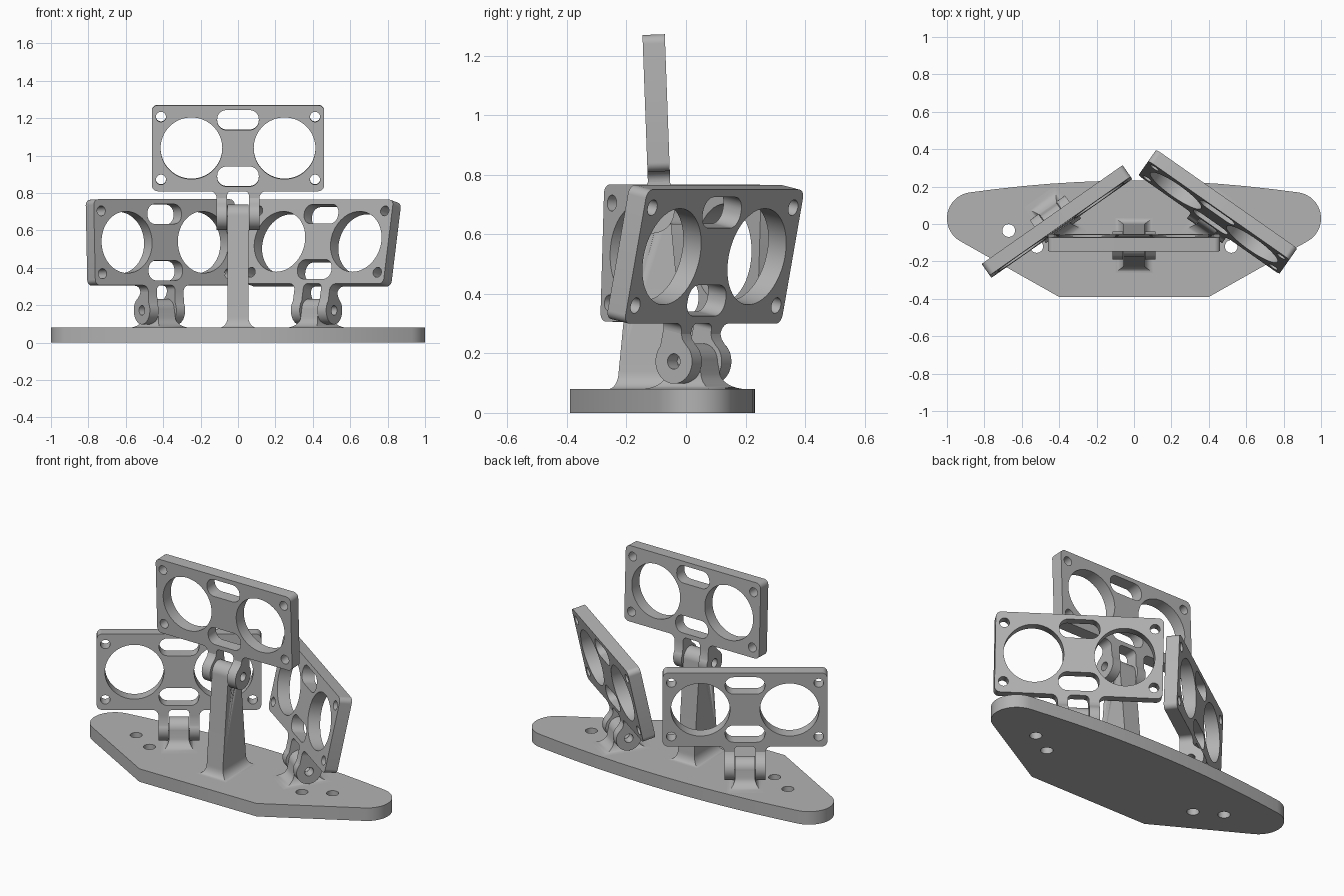
import bpy, bmesh
from math import cos, sin, pi, radians
from mathutils import Matrix, Vector

if "Cube" in bpy.data.objects:
    bpy.data.objects.remove(bpy.data.objects["Cube"], do_unlink=True)

GREY = (0.45, 0.45, 0.45, 1)
grey = bpy.data.materials.new("plain_grey")
grey.use_nodes = True
grey.diffuse_color = GREY
grey.node_tree.nodes["Principled BSDF"].inputs["Base Color"].default_value = GREY


def arc(cx, cy, r, start, end, n=8):
    angles = [radians(start + (end - start) * i / n) for i in range(n + 1)]
    return [(cx + r * cos(a), cy + r * sin(a)) for a in angles]


def circle(cx, cy, r, n=32):
    return arc(cx, cy, r, 0, 360, n)[:-1]


def rounded_rect(cx, cy, hx, hy, r):
    pts = []
    for sx, sy, a in ((1, 1, 0), (-1, 1, 90), (-1, -1, 180), (1, -1, 270)):
        pts += arc(cx + sx * (hx - r), cy + sy * (hy - r), r, a, a + 90)
    return pts


def finish(name, mesh, smooth=30):
    mesh.materials.clear()
    mesh.materials.append(grey)
    obj = bpy.data.objects.new(name, mesh)
    bpy.context.collection.objects.link(obj)
    bpy.ops.object.select_all(action="DESELECT")
    obj.select_set(True)
    bpy.context.view_layer.objects.active = obj
    bpy.ops.object.shade_smooth_by_angle(angle=radians(smooth))
    return obj


def extruded(name, outlines, thickness, matrix):
    """Solid from an outline followed by its holes, centred on its own plane."""
    curve = bpy.data.curves.new(name, "CURVE")
    curve.dimensions, curve.fill_mode = "2D", "BOTH"
    curve.extrude = thickness / 2
    for pts in outlines:
        spline = curve.splines.new("POLY")
        spline.points.add(len(pts) - 1)
        for p, (x, y) in zip(spline.points, pts):
            p.co = (x, y, 0, 1)
        spline.use_cyclic_u = True
    temp = bpy.data.objects.new(name, curve)
    bpy.context.collection.objects.link(temp)
    graph = bpy.context.evaluated_depsgraph_get()
    mesh = bpy.data.meshes.new_from_object(temp.evaluated_get(graph))
    bpy.data.objects.remove(temp, do_unlink=True)
    bm = bmesh.new()
    bm.from_mesh(mesh)
    bmesh.ops.remove_doubles(bm, verts=bm.verts, dist=1e-5)
    bmesh.ops.recalc_face_normals(bm, faces=bm.faces)
    bm.transform(matrix)
    bm.to_mesh(mesh)
    bm.free()
    return finish(name, mesh)


UPRIGHT = Matrix.Rotation(pi / 2, 4, "X")                       # outline in x, z
SIDEWAYS = Matrix(((0, 0, 1, 0), (1, 0, 0, 0), (0, 1, 0, 0), (0, 0, 0, 1)))  # in y, z
NECK, BOTTOM, TOP = 0.097, 0.132, 0.592    # heights above the pivot
MIDDLE = (BOTTOM + TOP) / 2
OFFSET, THICK = -0.027, 0.075              # plate plane relative to the pivot
BORE = 0.026


def mirrored(half):
    return half + [(-x, y) for x, y in reversed(half)]


def holder(side, pivot, yaw, tilt):
    """Tilting plate with lens holes and two hinge ears."""
    place = (Matrix.Translation(pivot) @ Matrix.Rotation(radians(yaw), 4, "Z")
             @ Matrix.Rotation(radians(tilt), 4, "X"))
    # Plate outline with filleted stubs for the ears
    half = [(0.035, BOTTOM)] + arc(0.035, BOTTOM - 0.023, 0.023, 90, 0)
    half += [(0.058, NECK), (0.115, NECK)] + arc(0.15, NECK, 0.035, 180, 90)
    half += arc(0.43, BOTTOM + 0.03, 0.03, -90, 0) + arc(0.43, TOP - 0.03, 0.03, 0, 90)
    holes = []
    for s in (-1, 1):
        holes.append(circle(s * 0.249, MIDDLE, 0.165, 64))
        holes.append(rounded_rect(0, MIDDLE + s * 0.151, 0.111, 0.053, 0.048))
        holes += [circle(s * 0.412, MIDDLE + t * 0.168, 0.027) for t in (-1, 1)]
    extruded(side + "_plate", [mirrored(half)] + holes, THICK,
             place @ Matrix.Translation((0, OFFSET, 0)) @ UPRIGHT)
    # Ears
    back, front = OFFSET + THICK / 2, OFFSET - THICK / 2
    ear = arc(0, 0, 0.075, 150, 405, 40) + [(0.035, 0.066), (0.019, 0.08)]
    ear += [(back, NECK), (front, NECK)]
    for s, word in ((-1, "right"), (1, "left")):
        extruded(f"{side}_plate_{word}_ear", [ear, circle(0, 0, BORE)], 0.057,
                 place @ Matrix.Translation((s * 0.0865, 0, 0)) @ SIDEWAYS)


def post(side, pivot, yaw, waist, foot):
    """Flared post with a rounded, bored top."""
    px, py, pz = pivot
    floor, r, flare = 0.08, 0.06, 0.045
    rings = [(0.055 + flare * (1 - sin(a)), waist + foot * (1 - sin(a)),
              floor + 0.06 * (1 - cos(a)))
             for a in [i * pi / 16 for i in range(9)]]
    rings.insert(0, (0.055 + flare, waist + foot, floor - 0.02))
    rings += [(0.055, max(r * cos(a), 1e-3), pz + r * sin(a))
              for a in [i * pi / 32 for i in range(17)]]
    bm = bmesh.new()
    loops = [[bm.verts.new((sx * hx, sy * hy, z))
              for sx, sy in ((-1, -1), (1, -1), (1, 1), (-1, 1))] for hx, hy, z in rings]
    for low, high in zip(loops, loops[1:]):
        for i in range(4):
            j = (i + 1) % 4
            bm.faces.new((low[i], low[j], high[j], high[i]))
    bm.faces.new(loops[-1])
    bm.faces.new(reversed(loops[0]))
    bmesh.ops.recalc_face_normals(bm, faces=bm.faces)
    mesh = bpy.data.meshes.new(side + "_post")
    bm.to_mesh(mesh)
    bm.free()
    obj = finish(side + "_post", mesh)
    obj.matrix_world = Matrix.Translation((px, py, 0)) @ Matrix.Rotation(radians(yaw), 4, "Z")
    # Pivot bore
    cutter = extruded(side + "_bore_cutter", [circle(0, 0, BORE)], 0.3,
                      Matrix.Translation((0, 0, pz)) @ SIDEWAYS)
    cutter.matrix_world = obj.matrix_world.copy()
    cutter.hide_render = True
    bore = obj.modifiers.new("bore", "BOOLEAN")
    bore.operation, bore.object, bore.solver = "DIFFERENCE", cutter, "EXACT"
    bpy.context.view_layer.update()
    graph = bpy.context.evaluated_depsgraph_get()
    cut = bpy.data.meshes.new_from_object(obj.evaluated_get(graph))
    obj.modifiers.clear()
    obj.data = cut
    bpy.data.objects.remove(cutter, do_unlink=True)


# Base slab: angled front, rounded ends, gently bowed back
right_half = [(0.4, -0.39)] + arc(0.86, 0.03, 0.14, -60, 83, 20)
right_half += [(x, 0.232 - 0.083 * x * x) for x in (0.75, 0.6, 0.45, 0.3, 0.15, 0.05)]
screw_holes = [circle(s * x, y, 0.034) for s in (-1, 1) for x, y in ((0.67, -0.035), (0.52, -0.12))]
extruded("base", [mirrored(right_half)] + screw_holes, 0.08, Matrix.Translation((0, 0, 0.04)))

# Three hinged holders: name, pivot, yaw, tilt, post waist, foot spread
for side, pivot, yaw, tilt, waist, foot in (
        ("left", (0.42, 0.025, 0.173), -35, -12, 0.068, 0.08),
        ("right", (-0.42, 0.025, 0.173), 35, -2, 0.068, 0.08),
        ("center", (0, -0.114, 0.678), 180, -2.1, 0.112, 0.035)):
    holder(side, Vector(pivot), yaw, tilt)
    post(side, pivot, yaw, waist, foot)
